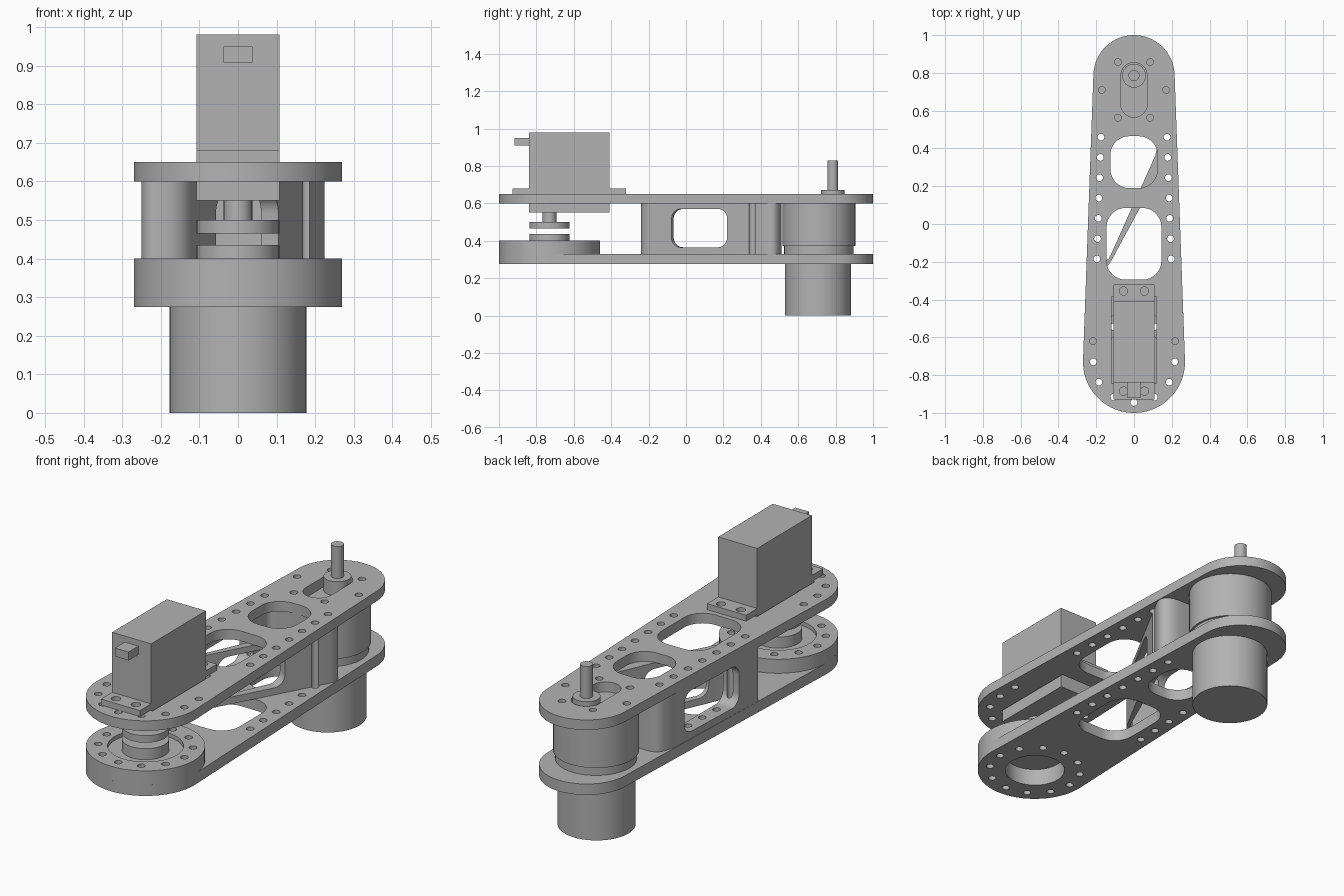
import bpy, bmesh, math

cube = bpy.data.objects.get("Cube")
if cube:
    bpy.data.objects.remove(cube, do_unlink=True)

grey = bpy.data.materials.new("light grey")
grey.use_nodes = True
grey.diffuse_color = (0.45, 0.45, 0.45, 1)
grey.node_tree.nodes["Principled BSDF"].inputs["Base Color"].default_value = (0.45, 0.45, 0.45, 1)

FRONT, BACK, MOTOR = -0.73, 0.785, 0.71      # y of the joint, the output shaft and the motor


# Flat outlines
def arc(cx, cy, r, start, end, n):
    return [(cx + r * math.cos(start + (end - start) * i / n),
             cy + r * math.sin(start + (end - start) * i / n)) for i in range(n + 1)]


def circle(cx, cy, r, n=48):
    return arc(cx, cy, r, 0, math.tau, n)[:-1]


def rect(x0, x1, y0, y1):
    return [(x0, y0), (x1, y0), (x1, y1), (x0, y1)]


def rounded(x0, x1, y0, y1, r):
    pts = []
    corners = [(x1 - r, y1 - r), (x0 + r, y1 - r), (x0 + r, y0 + r), (x1 - r, y0 + r)]
    for i, (cx, cy) in enumerate(corners):
        pts += arc(cx, cy, r, i * math.pi / 2, (i + 1) * math.pi / 2, 8)
    return pts


def soften(corners, r):
    """Round each corner of a convex polygon with a small quadratic curve."""
    pts = []
    for i, (x, y) in enumerate(corners):
        ends = []
        for px, py in (corners[i - 1], corners[(i + 1) % len(corners)]):
            d = math.hypot(px - x, py - y)
            k = min(r, d * 0.45) / d
            ends.append((x + (px - x) * k, y + (py - y) * k))
        (ax, ay), (bx, by) = ends
        for j in range(7):
            t = j / 6
            pts.append(((1 - t) ** 2 * ax + 2 * t * (1 - t) * x + t * t * bx,
                        (1 - t) ** 2 * ay + 2 * t * (1 - t) * y + t * t * by))
    return pts


# Solids: each layer is (outline, z0, z1)
def prism(name, *layers):
    bm = bmesh.new()
    for pts, z0, z1 in layers:
        low = [bm.verts.new((x, y, z0)) for x, y in pts]
        high = [bm.verts.new((x, y, z1)) for x, y in pts]
        bm.faces.new(low[::-1])
        bm.faces.new(high)
        for i in range(len(pts)):
            j = (i + 1) % len(pts)
            bm.faces.new((low[i], low[j], high[j], high[i]))
    bmesh.ops.recalc_face_normals(bm, faces=bm.faces)
    mesh = bpy.data.meshes.new(name)
    bm.to_mesh(mesh)
    bm.free()
    mesh.materials.append(grey)
    obj = bpy.data.objects.new(name, mesh)
    bpy.context.collection.objects.link(obj)
    return obj


def cut(obj, *cutters):
    for c in cutters:
        mod = obj.modifiers.new("cut", 'BOOLEAN')
        mod.operation, mod.solver, mod.object = 'DIFFERENCE', 'EXACT', c
    bpy.context.view_layer.update()
    graph = bpy.context.evaluated_depsgraph_get()
    mesh = bpy.data.meshes.new_from_object(obj.evaluated_get(graph))
    obj.modifiers.clear()
    obj.data = mesh


def cutter(name, outlines, z0=-1, z1=2):
    obj = prism(name, *[(o, z0, z1) for o in outlines])
    obj.hide_render = True
    helpers.append(obj)
    return obj


helpers = []

# Shared hole patterns
HOLE = 0.018
rails = [circle(s * (0.197 - 0.0037 * i), -0.185 + 0.1075 * i, HOLE, 16)
         for s in (-1, 1) for i in range(7)]
joint = [circle(0.215 * math.cos(a), FRONT + 0.215 * math.sin(a), HOLE, 16)
         for a in [math.pi / 6 * i for i in range(12)]]
motor_bolts = [circle(0.17 * math.cos(a), MOTOR + 0.17 * math.sin(a), HOLE, 16)
               for a in [math.pi / 3 * i for i in range(6)]]
windows = [rounded(-0.125, 0.125, 0.19, 0.465, 0.1), rounded(-0.145, 0.145, -0.295, 0.085, 0.1)]

rail_cut = cutter("rail_hole_cutter", rails)
window_cut = cutter("window_cutter", windows)
joint_cut = cutter("joint_hole_cutter", joint)

# Tapered plates with round ends
tilt = math.asin((0.27 - 0.215) / (BACK - FRONT))
outline = (arc(0, BACK, 0.215, tilt, math.pi - tilt, 40)
           + arc(0, FRONT, 0.27, math.pi - tilt, math.tau + tilt, 48))

top_plate = prism("top_plate", (outline, 0.60, 0.65))
slot = (arc(0, BACK, 0.07, 0, math.pi, 16) + arc(0, 0.635, 0.07, math.pi, math.tau, 16))
front_holes = [joint[i] for i in (0, 6, 7, 8, 9, 10, 11)]
front_holes += [circle(s * 0.217, -0.62, HOLE, 16) for s in (-1, 1)]
cut(top_plate, rail_cut, window_cut,
    cutter("top_plate_cutter", front_holes + motor_bolts + [slot, rect(-0.12, 0.12, -0.845, -0.385)]))

bottom_plate = prism("bottom_plate", (outline, 0.275, 0.33))
bore = cutter("bore_cutter", [circle(0, FRONT, 0.14)])
cut(bottom_plate, rail_cut, window_cut, joint_cut, bore)

# Bearing ring with a stepped bore, and the coupling inside it
ring = prism("bearing_ring", (circle(0, FRONT, 0.27, 72), 0.33, 0.40))
cut(ring, joint_cut, bore, cutter("recess_cutter", [circle(0, FRONT, 0.172)], 0.38, 1))
prism("bearing_floor", (circle(0, FRONT, 0.14), 0.36, 0.38))
prism("lower_hub", (circle(0, FRONT, 0.107), 0.37, 0.435))
prism("upper_hub", (circle(0, FRONT, 0.107), 0.465, 0.50))
prism("servo_shaft", (circle(0, FRONT, 0.037, 32), 0.50, 0.55))

# Triangular spacer: side wall, diagonal web and back wall
spacer = prism("spacer", (soften([(-0.252, -0.24), (-0.145, -0.24), (0.235, 0.46),
                                  (0.19, 0.51), (-0.19, 0.51), (-0.225, 0.43)], 0.05), 0.33, 0.60))
pocket = cutter("pocket_cutter", [soften([(-0.155, -0.19), (-0.135, -0.19), (0.125, 0.39),
                                          (0.1, 0.47), (-0.155, 0.47)], 0.04)])


def side_window(name, start, end, depth, angle, x, y):
    """Rounded opening through an upright wall, cut at right angles to it."""
    c = cutter(name, [rounded(start, end, 0.365, 0.57, 0.055)], -depth, depth)
    c.rotation_euler = (math.pi / 2, 0, angle)
    c.location = (x, y, 0)
    return c


web_angle = math.atan2(0.70, 0.38)
cut(spacer, pocket, rail_cut,
    side_window("web_window_cutter", -0.18, 0.16, 0.06, web_angle, 0.01, 0.09),
    side_window("wall_window_cutter", -0.07, 0.34, 0.07, math.pi / 2, -0.21, 0))
# Keep clearance around the motor body
cut(spacer, cutter("motor_clearance_cutter", [circle(0, MOTOR, 0.205)]))

# Motor, gearbox and output shaft
prism("motor_can", (circle(0, 0.706, 0.177, 64), 0, 0.30))
prism("motor_collar", (circle(0, MOTOR, 0.185, 64), 0.30, 0.372))
prism("gearbox", (circle(0, MOTOR, 0.195, 64), 0.372, 0.60))
prism("shaft_boss", (circle(0, BACK, 0.063, 40), 0.60, 0.67))
prism("output_shaft", (circle(0, BACK, 0.029, 32), 0.67, 0.83))

# Servo with mounting flanges and cable plug
prism("servo_body", (rect(-0.108, 0.108, -0.84, -0.408), 0.55, 0.98))
flange_holes = cutter("flange_hole_cutter", [circle(s * 0.055, y, 0.022, 20)
                                             for s in (-1, 1) for y in (-0.355, -0.885)])
for name, y0, y1 in (("front_flange", -0.928, -0.84), ("back_flange", -0.408, -0.32)):
    cut(prism(name, (rect(-0.108, 0.108, y0, y1), 0.65, 0.68)), flange_holes)
prism("cable_plug", (rect(-0.038, 0.038, -0.918, -0.84), 0.908, 0.95))

# Tidy up: drop cutters and shade curved walls smooth
for h in helpers:
    bpy.data.objects.remove(h, do_unlink=True)
bpy.ops.object.select_all(action='DESELECT')
for obj in bpy.context.collection.objects:
    if obj.type == 'MESH':
        obj.select_set(True)
        bpy.context.view_layer.objects.active = obj
bpy.ops.object.shade_smooth_by_angle(angle=math.radians(30))
